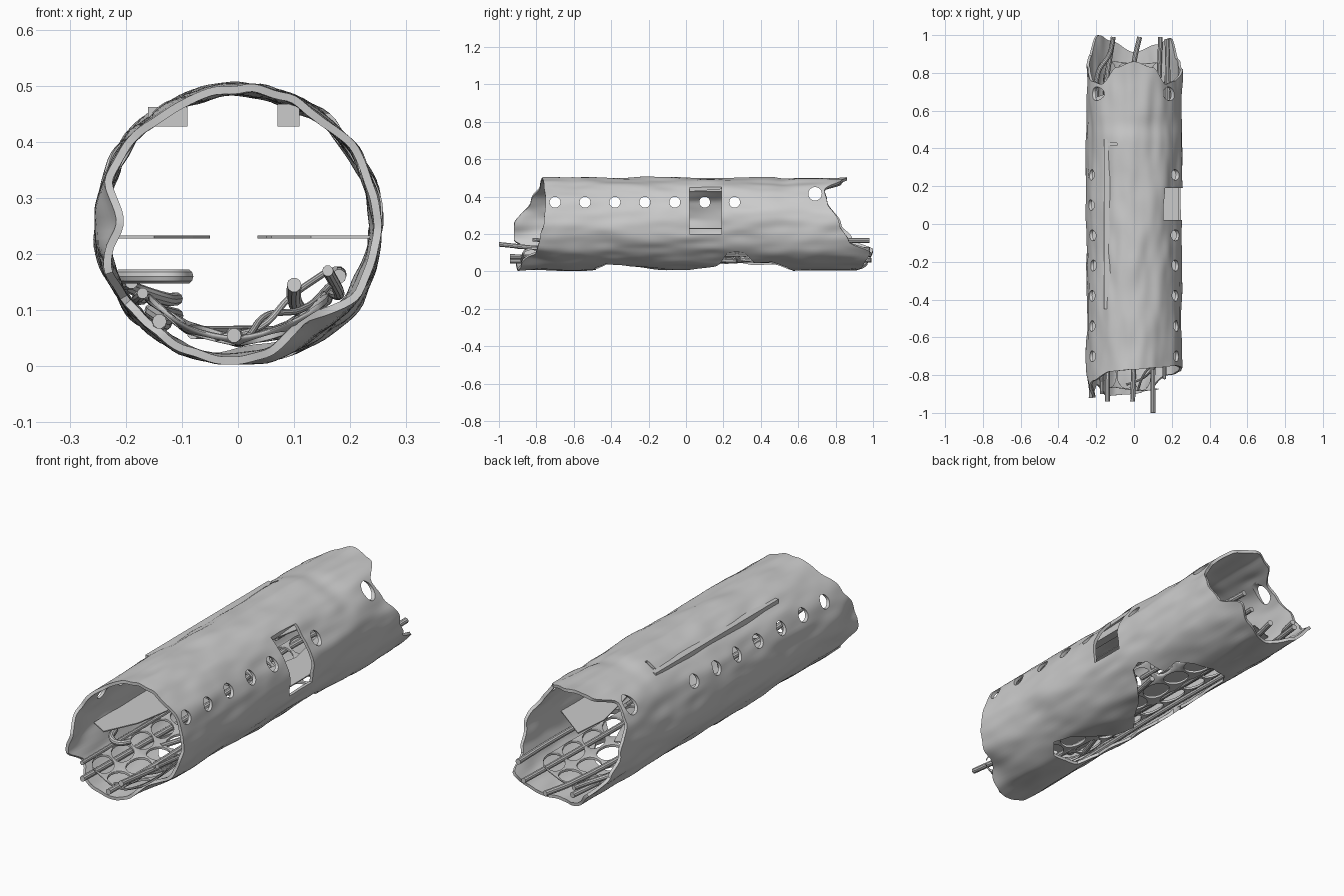
import bpy, bmesh, math
from mathutils import Matrix, Vector, noise

if "Cube" in bpy.data.objects:
    bpy.data.objects.remove(bpy.data.objects["Cube"])

CZ = 0.253


def make(name, bm):
    bmesh.ops.recalc_face_normals(bm, faces=bm.faces)
    me = bpy.data.meshes.new(name)
    bm.to_mesh(me)
    bm.free()
    ob = bpy.data.objects.new(name, me)
    bpy.context.collection.objects.link(ob)
    return ob


def finish(ob):
    bpy.ops.object.select_all(action='DESELECT')
    ob.select_set(True)
    bpy.context.view_layer.objects.active = ob
    bpy.ops.object.convert(target='MESH')
    bpy.ops.object.shade_smooth_by_angle(angle=math.radians(35))


def edge_y(table, a):
    # smooth interpolation of a torn edge around the tube
    for (a0, y0), (a1, y1) in zip(table, table[1:]):
        if a0 <= a <= a1:
            t = (a - a0) / (a1 - a0)
            t = t * t * (3 - 2 * t)
            return y0 + (y1 - y0) * t
    return table[-1][1]


def bump(a, y, a0, y0, wa, wy):
    d = (a - a0 + 180) % 360 - 180
    return math.exp(-(d / wa) ** 2 - ((y - y0) / wy) ** 2)


def hull_radius(a, y):
    t = math.radians(a)
    r = 0.247 + 0.011 * noise.noise(Vector((2.2 * math.cos(t), 3.2 * y, 2.2 * math.sin(t))))
    r += 0.006 * noise.noise(Vector((5 * math.cos(t), 7 * y + 9, 5 * math.sin(t))))
    r -= 0.035 * bump(a, y, 178, -0.92, 14, 0.10)      # crushed lips at the front
    r -= 0.035 * bump(a, y, 305, -0.85, 18, 0.10)
    r -= 0.018 * bump(a, y, 275, -0.30, 25, 0.16)      # belly dent
    r += 0.010 * bump(a, y, 325, 0.65, 30, 0.15)
    r -= 0.008 * bump(a, y, 90, 0.52, 50, 0.05)
    return r


FRONT = [(0, -.76), (30, -.75), (60, -.76), (90, -.77), (120, -.78), (150, -.83), (180, -.92),
         (200, -.92), (215, -.85), (235, -.91), (270, -.90), (290, -.88), (320, -.80), (345, -.78), (360, -.76)]
BACK = [(0, .82), (30, .755), (48, .74), (68, .83), (90, .86), (112, .83), (132, .74), (150, .755),
        (180, .83), (200, .89), (217, 1.0), (240, .97), (270, .91), (300, .95), (322, .985), (338, .87), (360, .82)]

# torn tube hull
NA, NY = 120, 80
bm = bmesh.new()
rows = []
for j in range(NY + 1):
    row = []
    for i in range(NA):
        a = 360 * i / NA
        f, b = edge_y(FRONT, a), edge_y(BACK, a)
        y = f + (b - f) * j / NY
        r, t = hull_radius(a, y), math.radians(a)
        row.append(bm.verts.new((1.02 * r * math.cos(t), y, max(.003, CZ + r * math.sin(t)))))
    rows.append(row)
for j in range(NY):
    for i in range(NA):
        k = (i + 1) % NA
        bm.faces.new((rows[j][i], rows[j][k], rows[j + 1][k], rows[j + 1][i]))
hull = make("hull", bm)
# make sure normals point outward
me = hull.data
if sum(p.normal.dot(Vector((p.center.x, 0, p.center.z - CZ))) for p in me.polygons) < 0:
    me.flip_normals()

# cutter: windows, rear holes, doorway, roof slit, torn belly
bm = bmesh.new()


def cut_cyl(x, y, z, r, depth):
    m = Matrix.Translation((x, y, z)) @ Matrix.Rotation(math.pi / 2, 4, 'Y')
    bmesh.ops.create_cone(bm, cap_ends=True, segments=24, radius1=r, radius2=r, depth=depth, matrix=m)


def add_box(b, x0, x1, y0, y1, z0, z1):
    m = Matrix.Translation(((x0 + x1) / 2, (y0 + y1) / 2, (z0 + z1) / 2)) @ \
        Matrix.Diagonal((x1 - x0, y1 - y0, z1 - z0, 1))
    bmesh.ops.create_cube(b, size=1, matrix=m)


def add_prism(b, pts, z0, z1):
    lo = [b.verts.new((x, y, z0)) for x, y in pts]
    hi = [b.verts.new((x, y, z1)) for x, y in pts]
    b.faces.new(lo[::-1])
    b.faces.new(hi)
    for i in range(len(pts)):
        k = (i + 1) % len(pts)
        b.faces.new((lo[i], lo[k], hi[k], hi[i]))


for side in (-1, 1):
    for i in range(7):
        if side < 0 or i != 5:
            cut_cyl(side * 0.2, -0.70 + 0.16 * i, 0.37, 0.029, 0.2)
    cut_cyl(side * 0.2, 0.69, 0.415, 0.036, 0.2)
add_box(bm, 0.155, 0.32, 0.02, 0.19, 0.20, 0.45)
add_box(bm, -0.145, -0.09, 0.415, 0.43, 0.44, 0.6)
BELLY = [(.06, -.49), (.11, -.43), (.09, -.34), (.03, -.27), (-.03, -.17), (-.05, -.06), (.02, .03), (.07, .12),
         (.14, .19), (.19, .22), (.203, .27), (.19, .32), (.13, .37), (.14, .46), (.10, .54), (.02, .58),
         (-.06, .56), (-.12, .48), (-.12, .36), (-.15, .27), (-.13, .17), (-.18, .10), (-.19, .05),
         (-.14, .0), (-.12, -.12), (-.15, -.2), (-.12, -.3), (-.13, -.40), (-.07, -.48)]
add_prism(bm, BELLY, -0.1, 0.12)
cutter = make("opening_cutter", bm)
cutter.hide_render = True
cutter.hide_set(True)
sol = hull.modifiers.new("thick", 'SOLIDIFY')
sol.thickness, sol.offset = 0.014, -1
bo = hull.modifiers.new("openings", 'BOOLEAN')
bo.operation, bo.object, bo.solver = 'DIFFERENCE', cutter, 'EXACT'
finish(hull)

# belly frame: webbed lattice with rounded cells
bm = bmesh.new()
NX, NL = 4, 12
grid = []
for j in range(NL + 1):
    row = []
    for i in range(NX + 1):
        t = math.radians(218 + 104 * i / NX)
        y = -0.88 + 1.74 * j / NL + 0.03 * noise.noise(Vector((i * 1.7, j * 1.3, 4)))
        r = 0.208 + 0.02 * noise.noise(Vector((i * 0.9, j * 0.8, 2)))
        row.append(bm.verts.new((r * math.cos(t), y, CZ + r * math.sin(t))))
    grid.append(row)
for j in range(NL):
    for i in range(NX):
        bm.faces.new((grid[j][i], grid[j][i + 1], grid[j + 1][i + 1], grid[j + 1][i]))
cells = list(bm.faces)
bmesh.ops.inset_individual(bm, faces=cells, thickness=0.013)
bmesh.ops.delete(bm, geom=cells, context='FACES')
frame = make("belly_frame", bm)
s = frame.modifiers.new("thick", 'SOLIDIFY')
s.thickness, s.offset = 0.012, 0
s = frame.modifiers.new("round", 'SUBSURF')
s.levels = s.render_levels = 2
finish(frame)

# broken floor plates
LEFT = [(-.235, -.72), (-.15, -.77), (-.08, -.62), (-.05, -.45), (-.09, -.2), (-.07, .1), (-.10, .35),
        (-.06, .55), (-.12, .70), (-.235, .66)]
RIGHT = [(.235, -.60), (.13, -.55), (.06, -.4), (.10, -.15), (.05, .1), (.09, .3), (.035, .55),
         (.05, .72), (.235, .58)]
for name, pts in (("floor_left", LEFT), ("floor_right", RIGHT)):
    bm = bmesh.new()
    add_prism(bm, pts, 0.228, 0.233)
    make(name, bm)

# overhead bins
bm = bmesh.new()
add_box(bm, -0.16, -0.09, -0.45, 0.45, 0.427, 0.462)
add_box(bm, 0.07, 0.11, -0.45, 0.45, 0.427, 0.467)
make("overhead_bins", bm)


# pipes and loose cables
def tube(name, r, pts):
    cu = bpy.data.curves.new(name, 'CURVE')
    cu.dimensions = '3D'
    cu.bevel_depth, cu.bevel_resolution, cu.use_fill_caps, cu.resolution_u = r, 3, True, 6
    sp = cu.splines.new('BEZIER')
    sp.bezier_points.add(len(pts) - 1)
    for bp, p in zip(sp.bezier_points, pts):
        bp.co = p
        bp.handle_left_type = bp.handle_right_type = 'AUTO'
    ob = bpy.data.objects.new(name, cu)
    bpy.context.collection.objects.link(ob)
    finish(ob)


tube("pipe_left", .013, [(-.14, -.94, .08), (-.14, -.7, .075), (-.13, 0, .08), (-.15, .7, .10), (-.11, .99, .09)])
tube("pipe_middle", .013, [(-.007, -.94, .055), (0, -.6, .055), (-.02, 0, .055), (0, .85, .06), (.03, .99, .06)])
tube("pipe_right", .013, [(.10, -1.0, .145), (.10, -.75, .12), (.11, -.4, .10)])
tube("pipe_rear_right", .012, [(.12, .2, .09), (.13, .7, .09), (.14, .99, .09)])
tube("pipe_rear_high", .013, [(.18, .45, .16), (.18, .75, .165), (.175, .98, .165)])
tube("pipe_rear_left", .012, [(-.19, .55, .15), (-.19, .8, .14), (-.13, .9, .12), (-.11, .98, .12)])
tube("pipe_bent", .013, [(-.21, -.60, .16), (-.17, -.68, .16), (-.12, -.70, .16), (-.09, -.66, .16)])
tube("pipe_belly", .012, [(-.08, -.45, .06), (.06, 0, .06), (.12, .27, .055)])
tube("cable_a", .006, [(.16, -.70, .17), (.09, -.78, .12), (.04, -.82, .07), (-.04, -.85, .05)])
tube("cable_b", .006, [(.17, -.55, .15), (.11, -.72, .10), (.05, -.8, .09), (.02, -.88, .055)])
tube("stringer_left", .010, [(-.17, -.9, .13), (-.18, -.3, .12), (-.17, .5, .12)])
tube("stringer_right", .010, [(.16, -.82, .17), (.18, -.2, .13), (.17, .2, .13)])
